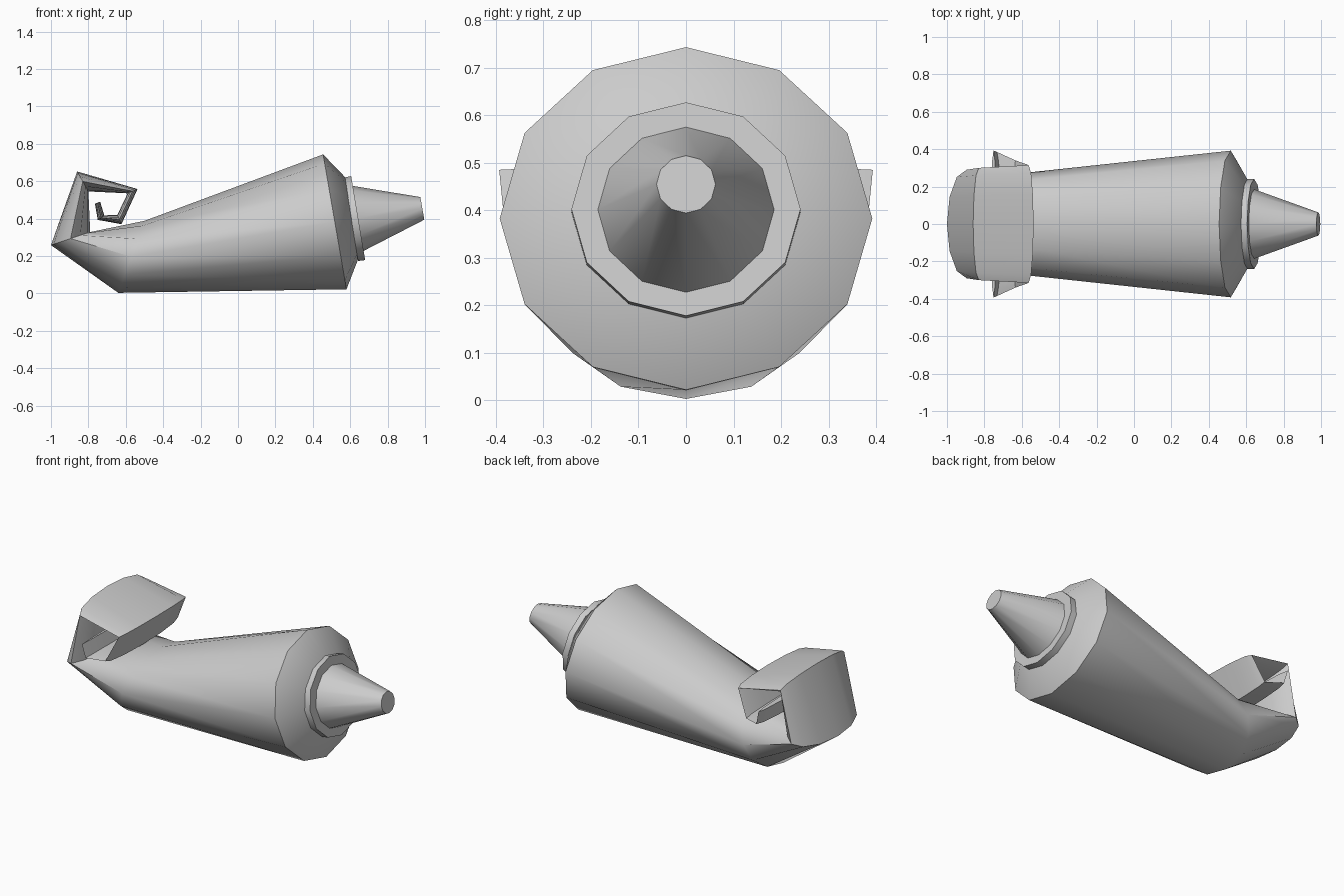
import bpy, bmesh, math
from mathutils import Vector

if "Cube" in bpy.data.objects:
    bpy.data.objects.remove(bpy.data.objects["Cube"])

SIDES = 12

grey = bpy.data.materials.new("light_grey")
grey.diffuse_color = (0.6, 0.6, 0.6, 1)
grey.use_nodes = True
grey.node_tree.nodes["Principled BSDF"].inputs["Base Color"].default_value = grey.diffuse_color


def loft(name, rings, angle=35):
    """Skin tilted elliptical rings: (top x, top z, bottom x, bottom z, half width in y)."""
    bm = bmesh.new()
    loops = []
    for tx, tz, bx, bz, w in rings:
        top, bottom = Vector((tx, 0, tz)), Vector((bx, 0, bz))
        centre, up = (top + bottom) / 2, (top - bottom) / 2
        loops.append([bm.verts.new(centre + up * math.cos(a) + Vector((0, w * math.sin(a), 0)))
                      for a in (2 * math.pi * i / SIDES for i in range(SIDES))])
    for a, b in zip(loops, loops[1:]):
        for i in range(SIDES):
            j = (i + 1) % SIDES
            bm.faces.new((a[i], a[j], b[j], b[i]))
    bm.faces.new(loops[0])
    bm.faces.new(loops[-1])
    bmesh.ops.recalc_face_normals(bm, faces=bm.faces)
    mesh = bpy.data.meshes.new(name)
    bm.to_mesh(mesh)
    bm.free()
    mesh.materials.append(grey)
    ob = bpy.data.objects.new(name, mesh)
    bpy.context.collection.objects.link(ob)
    bpy.ops.object.select_all(action='DESELECT')
    ob.select_set(True)
    bpy.context.view_layer.objects.active = ob
    bpy.ops.object.shade_smooth_by_angle(angle=math.radians(angle))
    return ob


# Squeezed tube: shoulder, barrel, then the flattened tail rolled into a curl
loft("tube_body", [
    (0.572, 0.622, 0.642, 0.182, 0.238),
    (0.455, 0.743, 0.580, 0.022, 0.392),
    (-0.50, 0.388, -0.640, 0.003, 0.275),
    (-0.79, 0.328, -1.000, 0.258, 0.29),
    (-0.80, 0.545, -0.860, 0.652, 0.30),
    (-0.59, 0.535, -0.537, 0.558, 0.315),
    (-0.645, 0.420, -0.623, 0.370, 0.34),
    (-0.715, 0.417, -0.750, 0.393, 0.385),
    (-0.737, 0.490, -0.765, 0.480, 0.393),
], 50)

# Neck collar
loft("collar", [
    (0.570, 0.620, 0.642, 0.173, 0.241),
    (0.605, 0.627, 0.680, 0.178, 0.241),
])

# Tapered screw cap
loft("cap", [
    (0.612, 0.575, 0.671, 0.227, 0.186),
    (0.975, 0.515, 0.996, 0.394, 0.062),
])
